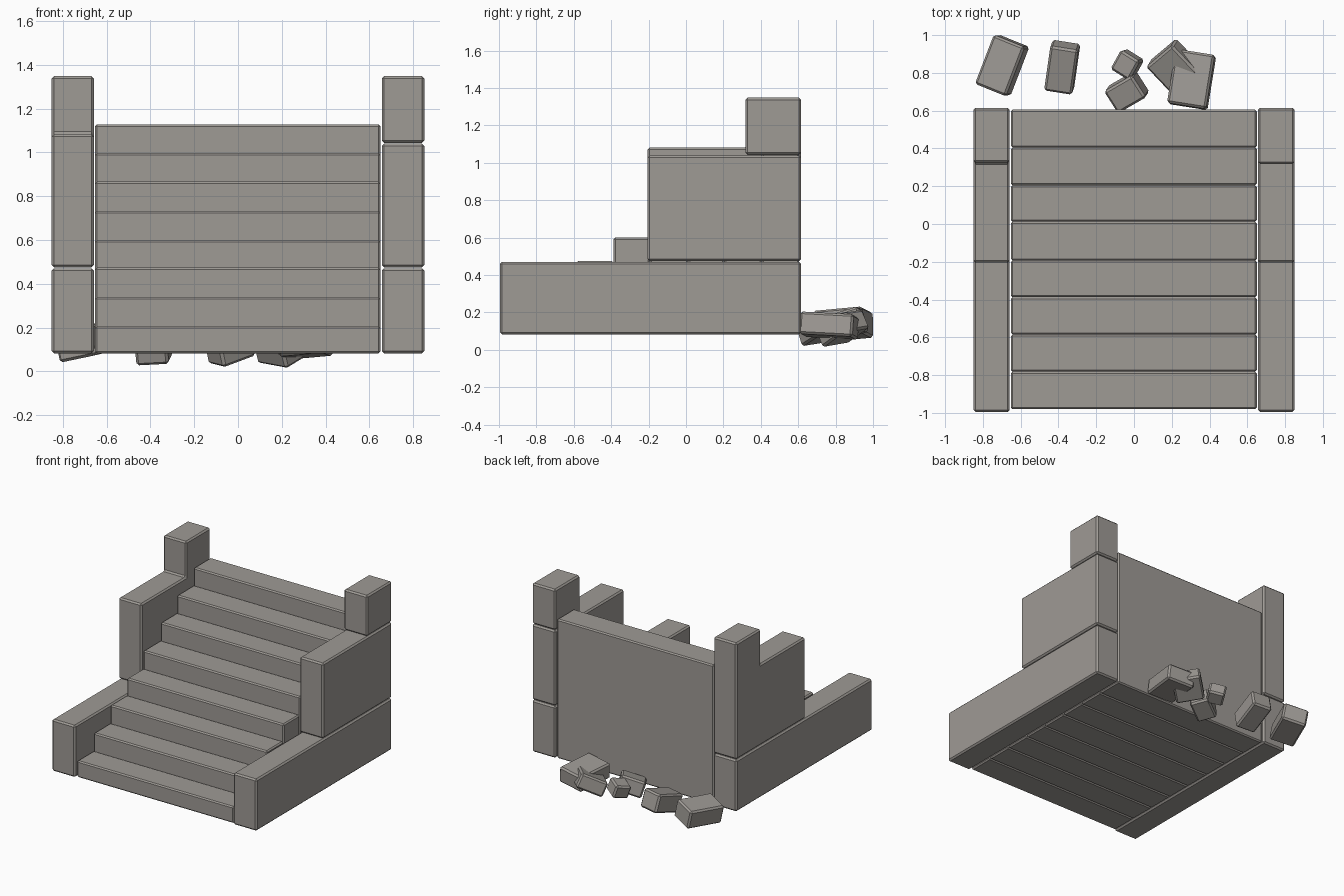
import bpy
from math import radians

if "Cube" in bpy.data.objects:
    bpy.data.objects.remove(bpy.data.objects["Cube"])

stone = bpy.data.materials.new("grey stone")
stone.diffuse_color = (0.345, 0.325, 0.302, 1)
stone.use_nodes = True
stone.node_tree.nodes["Principled BSDF"].inputs["Base Color"].default_value = stone.diffuse_color


def finish(ob, bevel):
    ob.data.materials.append(stone)
    m = ob.modifiers.new("worn edges", 'BEVEL')
    m.width = bevel
    m.segments = 1
    m.limit_method = 'ANGLE'


def block(name, x, y, z, bevel=0.011):
    """Bevelled block from (min, max) ranges."""
    bpy.ops.mesh.primitive_cube_add(size=1)
    ob = bpy.context.object
    ob.name = name
    for v in ob.data.vertices:
        v.co = [r[0] if c < 0 else r[1] for r, c in zip((x, y, z), v.co)]
    finish(ob, bevel)
    return ob


def rock(name, loc, size, rot):
    """Loose tilted stone."""
    bpy.ops.mesh.primitive_cube_add(size=1, location=loc, rotation=[radians(a) for a in rot])
    ob = bpy.context.object
    ob.name = name
    for v in ob.data.vertices:
        v.co = [c * s for c, s in zip(v.co, size)]
    finish(ob, 0.012)


# Steps: eight upright slabs, each reaching down to the base
edges = [-0.98, -0.782, -0.585, -0.387, -0.193, 0.012, 0.205, 0.405, 0.605]
tops = [0.207, 0.34, 0.474, 0.6, 0.733, 0.866, 0.997, 1.128]
for i, top in enumerate(tops):
    block(f"step_{i + 1}", (-0.652, 0.65), (edges[i], edges[i + 1]), (0.083, top), 0.009)

# Right side wall: three stacked blocks
rx = (0.656, 0.85)
block("right_lower_wall", rx, (-0.995, 0.615), (0.083, 0.471))
block("right_upper_wall", rx, (-0.205, 0.615), (0.475, 1.04))
block("right_post", rx, (0.318, 0.615), (1.043, 1.348))

# Left side wall: lower block plus a one-piece L shaped upper block
lx = (-0.85, -0.658)
block("left_lower_wall", lx, (-0.995, 0.615), (0.083, 0.471))
profile = [(-0.205, 0.475), (0.615, 0.475), (0.615, 1.348),
           (0.325, 1.348), (0.325, 1.083), (-0.205, 1.083)]
n = len(profile)
verts = [(x, y, z) for x in lx for y, z in profile]
faces = [list(range(n))[::-1], list(range(n, 2 * n))]
faces += [[i, (i + 1) % n, n + (i + 1) % n, n + i] for i in range(n)]
mesh = bpy.data.meshes.new("left_upper_wall")
mesh.from_pydata(verts, [], faces)
left = bpy.data.objects.new("left_upper_wall", mesh)
bpy.context.collection.objects.link(left)
finish(left, 0.011)

# Loose rubble behind the stairs
rock("rubble_1", (-0.698, 0.84, 0.137), (0.18, 0.28, 0.14), (5, -11, -22))
rock("rubble_2", (-0.38, 0.83, 0.129), (0.15, 0.25, 0.135), (17, -3, -9))
rock("rubble_3", (-0.035, 0.845, 0.135), (0.12, 0.12, 0.1), (14, -12, -32))
rock("rubble_4", (-0.038, 0.70, 0.11), (0.18, 0.14, 0.12), (8, -18, 30))
rock("rubble_5", (0.212, 0.835, 0.115), (0.2, 0.2, 0.11), (8, -25, 40))
rock("rubble_6", (0.305, 0.765, 0.13), (0.21, 0.29, 0.12), (-3, -5, -9))

# Fix normals of every mesh
for ob in bpy.context.scene.objects:
    bpy.context.view_layer.objects.active = ob
    bpy.ops.object.select_all(action='DESELECT')
    ob.select_set(True)
    bpy.ops.object.mode_set(mode='EDIT')
    bpy.ops.mesh.select_all(action='SELECT')
    bpy.ops.mesh.normals_make_consistent(inside=False)
    bpy.ops.object.mode_set(mode='OBJECT')
